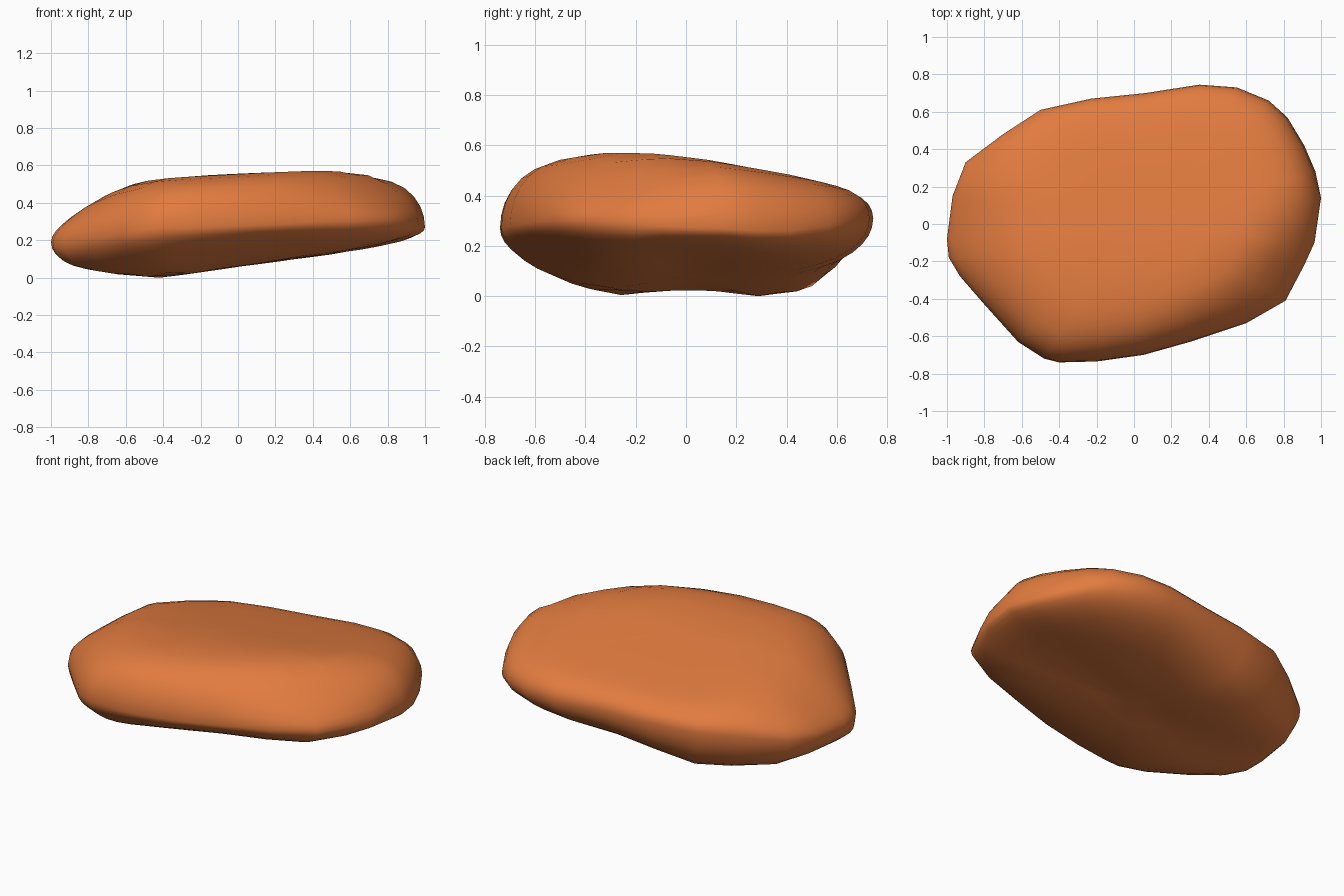
import bpy, bmesh, math

if "Cube" in bpy.data.objects:
    bpy.data.objects.remove(bpy.data.objects["Cube"])

# Widest outline of the stone seen from above: x, y, height of the rim
RIM = [(-1, -.08, .2), (-.97, .15, .22), (-.9, .33, .25), (-.7, .48, .28), (-.5, .61, .3),
       (-.23, .67, .31), (.06, .70, .32), (.35, .745, .32), (.55, .73, .32), (.72, .66, .31),
       (.82, .57, .29), (.91, .42, .27), (.97, .28, .27), (1, .14, .28), (.965, -.1, .29),
       (.91, -.22, .30), (.81, -.41, .31), (.6, -.53, .31), (.3, -.63, .3), (.05, -.7, .29),
       (-.2, -.735, .28), (-.4, -.74, .28), (-.48, -.72, .27), (-.62, -.63, .25),
       (-.8, -.43, .22), (-.93, -.28, .2), (-.99, -.18, .19)]


def smooth_min(a, b, k=.04):
    h = max(k - abs(a - b), 0) / k
    return min(a, b) - h * h * k * .25


def top_height(x, y):
    # tilted plateau, cut by a crown, a slope on the left and one at front right
    z = smooth_min(.537 + .06 * x - .18 * y, .572 + .055 * x)
    z = smooth_min(z, .76 + .42 * x - .05 * y)
    return smooth_min(z, .91 - .4 * (x - y))


def bottom_height(x, y):
    # underside rising to the right, undercut at the front, hollow along the middle
    z = max(.06 + .145 * x, 0)
    z += .28 * max(-.28 - y, 0) + .08 * max(-.45 - x, 0)
    return z + .03 * math.exp(-(y / .2) ** 2)


def ring_point(x, y, rim, s, upper):
    r = math.hypot(x, y)
    back, left, right = max(y / r, 0), max(-x / r, 0), max(x / r, 0)
    p = 6 + 7 * back if upper else 4 + 6 * left ** 2 + 9 * right ** 4
    f = math.sqrt(max(1 - s ** p, 0))
    x, y = x * s, y * s
    target = top_height(x, y) if upper else bottom_height(x, y)
    return (x, y, rim + (target - rim) * f)


bm = bmesh.new()
levels = [.2, .4, .6, .72, .82, .89, .94, .975, .993]
rows = [[bm.verts.new(ring_point(*p, s, True)) for p in RIM] for s in levels]
rows.append([bm.verts.new(p) for p in RIM])
rows += [[bm.verts.new(ring_point(*p, s, False)) for p in RIM] for s in reversed(levels)]
n = len(RIM)
for a, b in zip(rows, rows[1:]):
    for i in range(n):
        j = (i + 1) % n
        bm.faces.new((a[i], a[j], b[j], b[i]))
for row, z in ((rows[0], top_height(0, 0)), (rows[-1], bottom_height(0, 0))):
    c = bm.verts.new((0, 0, z))
    for i in range(n):
        bm.faces.new((row[i], row[(i + 1) % n], c))

# Soften the creases lightly, keeping the rim
rim_set = set(rows[len(levels)])
soft = [v for v in bm.verts if v not in rim_set]
bmesh.ops.smooth_vert(bm, verts=soft, factor=.3, use_axis_z=True)
low = min(v.co.z for v in bm.verts)
for v in bm.verts:
    v.co.z -= low
bmesh.ops.recalc_face_normals(bm, faces=bm.faces)

mesh = bpy.data.meshes.new("stone")
bm.to_mesh(mesh)
bm.free()
stone = bpy.data.objects.new("stone", mesh)
bpy.context.collection.objects.link(stone)
mat = bpy.data.materials.new("orange clay")
mat.diffuse_color = (.76, .2, .05, 1)
mat.use_nodes = True
mat.node_tree.nodes["Principled BSDF"].inputs["Base Color"].default_value = mat.diffuse_color
mesh.materials.append(mat)
for f in mesh.polygons:
    f.use_smooth = True
